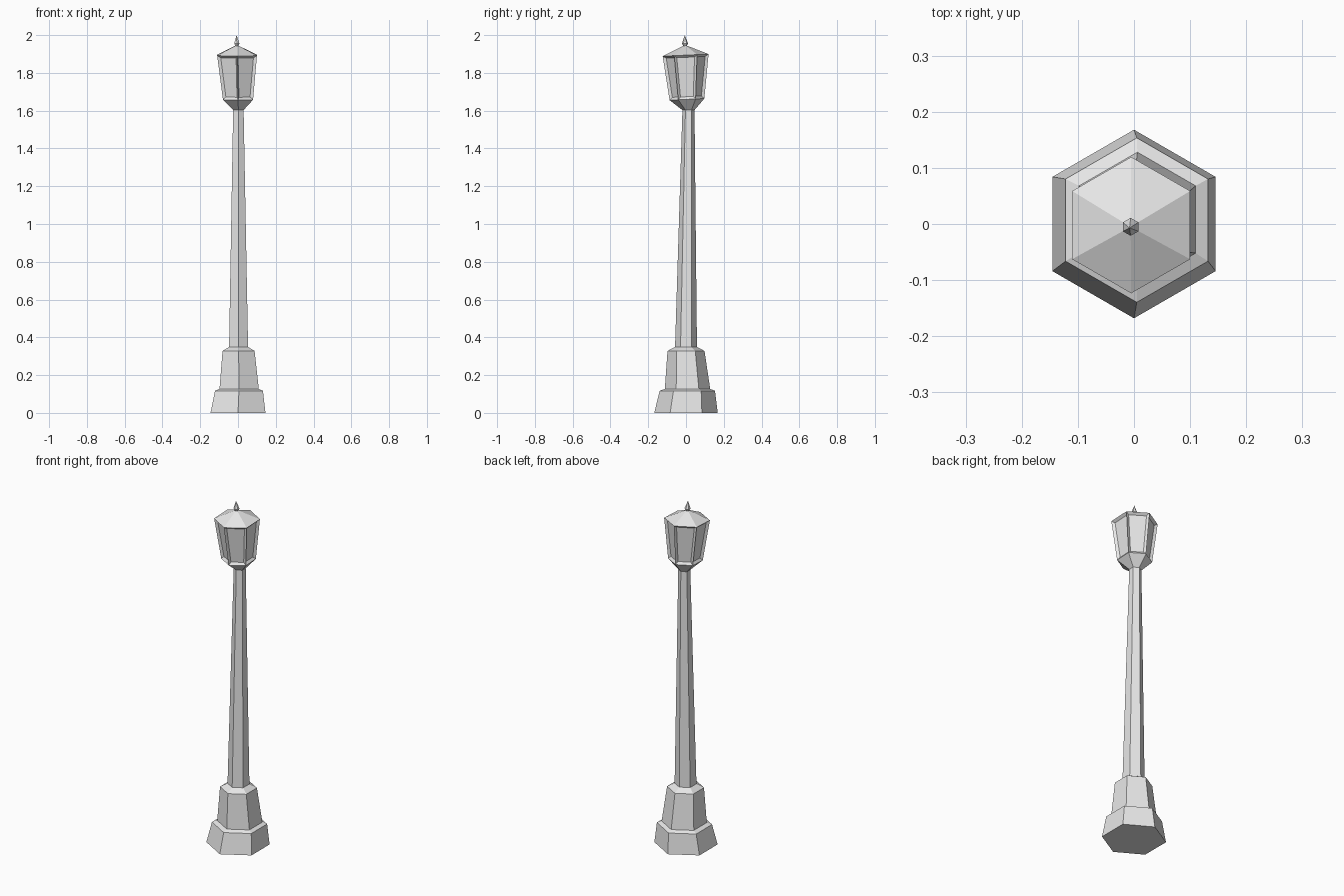
import bpy
import bmesh
from math import cos, sin, tau

cube = bpy.data.objects.get("Cube")
if cube:
    bpy.data.objects.remove(cube, do_unlink=True)

SIDES = 6

grey = bpy.data.materials.new("light_grey")
grey.use_nodes = True
colour = (0.8, 0.8, 0.8, 1)
grey.diffuse_color = colour
grey.node_tree.nodes["Principled BSDF"].inputs["Base Color"].default_value = colour


def add_ring(bm, radius, z, cx=0, cy=0, tilt=0):
    """Hexagon with corners on the y axis; a zero radius gives one point."""
    if radius == 0:
        return [bm.verts.new((cx, cy, z))]
    ring = []
    for i in range(SIDES):
        a = tau * (i / SIDES + 0.25)
        y = radius * sin(a)
        ring.append(bm.verts.new((cx + radius * cos(a), cy + y, z + tilt * y)))
    return ring


def loft(name, rings, cap_bottom=False, panels=None):
    """Join hexagons into a flat-shaded part, optionally recessing one band."""
    bm = bmesh.new()
    loops = [add_ring(bm, *r) for r in rings]
    bands = []
    for low, high in zip(loops, loops[1:]):
        band = []
        for i in range(SIDES):
            j = (i + 1) % SIDES
            top = [high[j], high[i]] if len(high) > 1 else [high[0]]
            band.append(bm.faces.new([low[i], low[j]] + top))
        bands.append(band)
    if cap_bottom:
        bm.faces.new(loops[0][::-1])
    bm.normal_update()
    if panels is not None:
        bmesh.ops.inset_individual(bm, faces=bands[panels], thickness=0.013,
                                   depth=-0.012, use_even_offset=True)
    mesh = bpy.data.meshes.new(name)
    bm.to_mesh(mesh)
    bm.free()
    mesh.materials.append(grey)
    obj = bpy.data.objects.new(name, mesh)
    bpy.context.collection.objects.link(obj)
    return obj


# Shared joints between parts: radius, height, centre x, centre y, tilt
pedestal_foot = (0.12, 0.127, 0.006, 0.008)
pole_foot = (0.058, 0.349, 0.003, 0)
pole_top = (0.032, 1.603, 0.002, 0.013)
eave = (0.1215, 1.894, -0.005, -0.002, 0.045)

# Stepped foot
loft("base", [(0.168, 0), (0.1465, 0.117, 0.005, 0.007), pedestal_foot],
     cap_bottom=True)
loft("pedestal", [pedestal_foot, (0.098, 0.328, 0.003, 0), pole_foot])

# Slightly crooked tapered pole
loft("pole", [pole_foot, pole_top])

# Lantern cup and recessed window panels
loft("lantern", [pole_top, (0.092, 1.66, 0, 0.005, 0.045), eave], panels=1)

# Roof and spike
loft("roof", [eave, (0, 1.948, -0.006, -0.005)])
loft("finial", [(0.009, 1.942, -0.006, -0.005), (0.016, 1.956, -0.006, -0.005),
                (0, 2.0, -0.008, -0.007)], cap_bottom=True)
